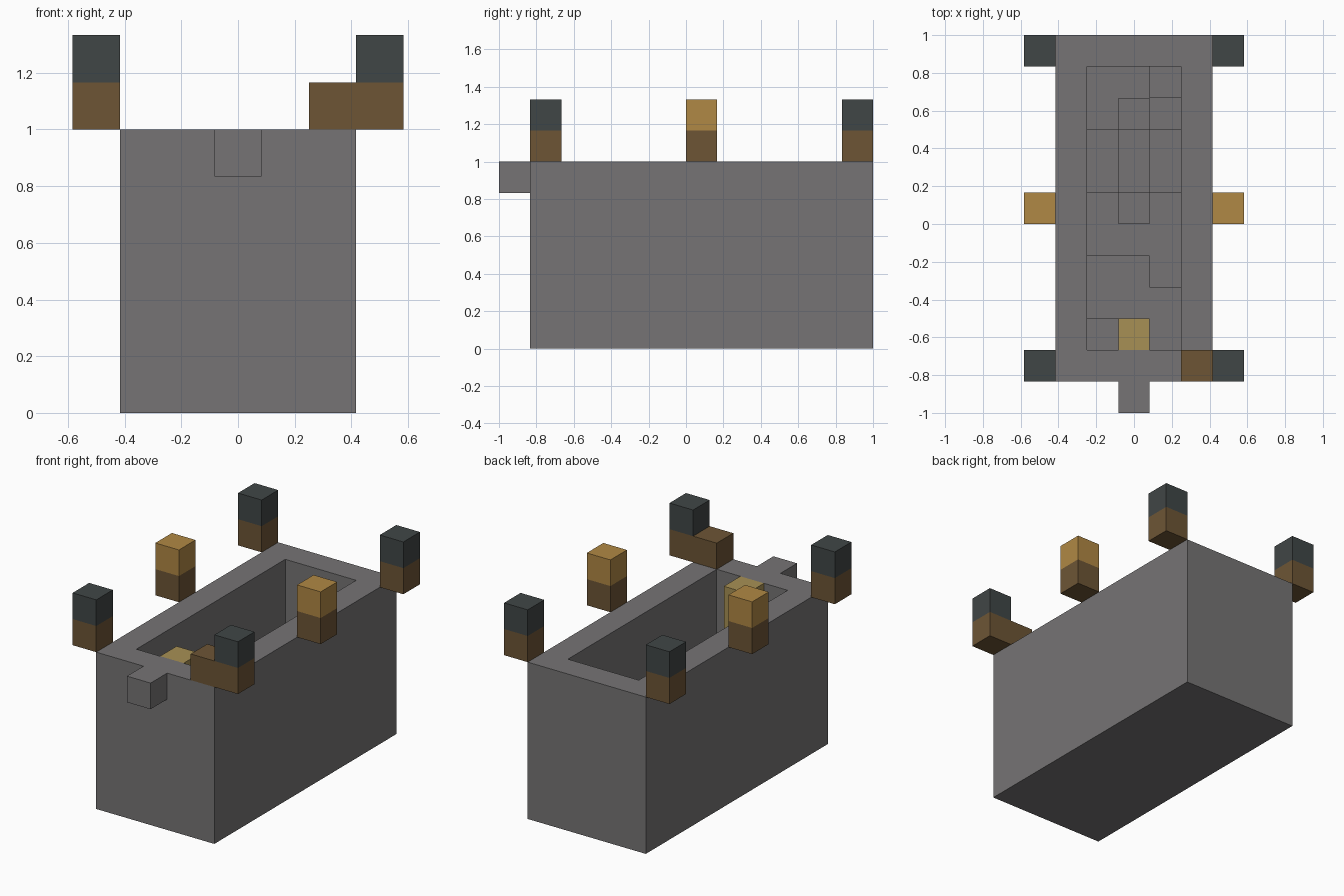
import bpy
import bmesh
from mathutils import Vector

U = 1 / 6  # one block

cube = bpy.data.objects.get("Cube")
if cube:
    bpy.data.objects.remove(cube, do_unlink=True)


def material(name, rgb):
    m = bpy.data.materials.new(name)
    m.use_nodes = True
    m.diffuse_color = (*rgb, 1)
    bsdf = next(n for n in m.node_tree.nodes if n.type == "BSDF_PRINCIPLED")
    bsdf.inputs["Base Color"].default_value = (*rgb, 1)
    return m


STONE = material("grey stone", (0.18, 0.174, 0.177))
WOOD = material("brown wood", (0.153, 0.091, 0.036))
DARK = material("dark slate", (0.051, 0.061, 0.061))
OCHRE = material("ochre", (0.434, 0.246, 0.058))
YELLOW = material("pale yellow", (0.39, 0.28, 0.09))


def block(name, lo, hi, mat, hollow=0):
    """Box between two corners in block units; hollow sinks a pit into its top."""
    lo, hi = Vector(lo) * U, Vector(hi) * U
    bm = bmesh.new()
    bmesh.ops.create_cube(bm, size=1)
    for v in bm.verts:
        v.co = (lo + hi) / 2 + v.co * (hi - lo)
    if hollow:
        bm.normal_update()
        top = [f for f in bm.faces if f.normal.z > 0.9]
        bmesh.ops.inset_individual(bm, faces=top, thickness=U, use_even_offset=True)
        pit = bmesh.ops.extrude_discrete_faces(bm, faces=top)["faces"]
        bmesh.ops.translate(bm, verts=pit[0].verts, vec=(0, 0, -hollow * U))
        bmesh.ops.recalc_face_normals(bm, faces=bm.faces)
    mesh = bpy.data.meshes.new(name)
    bm.to_mesh(mesh)
    bm.free()
    mesh.materials.append(mat)
    obj = bpy.data.objects.new(name, mesh)
    bpy.context.collection.objects.link(obj)
    return obj


# Hollow stone body and the lip at its front
block("body", (-2.5, -5, 0), (2.5, 6, 6), STONE, hollow=5)
block("front_lip", (-0.5, -6, 5), (0.5, -5, 6), STONE)

# Stepped floor inside: x range, y range, top height
steps = {
    "front_step": (-1.5, 1.5, -4, -2, 2),
    "front_step_side": (-1.5, 0.5, -2, -1, 2),
    "front_corner_step": (-1.5, -0.5, -4, -3, 3),
    "middle_step": (-1.5, 1.5, 1, 3, 2),
    "back_step": (-1.5, 1.5, 3, 5, 3),
    "ridge_low": (-0.5, 0.5, 0, 1, 2),
    "ridge_middle": (-0.5, 0.5, 1, 3, 3),
    "ridge_high": (-0.5, 0.5, 3, 4, 4),
    "back_corner_step": (0.5, 1.5, 4, 5, 4),
}
for name, (x0, x1, y0, y1, top) in steps.items():
    block(name, (x0, y0, 1), (x1, y1, top), STONE)

# Yellow column inside the front wall
block("yellow_column", (-0.5, -4, 1), (0.5, -3, 6), YELLOW)

# Posts along both sides, with ochre caps in the middle
for side, x in (("left", 2.5), ("right", -3.5)):
    for place, y, cap in (("front", -5, DARK), ("middle", 0, OCHRE), ("back", 5, DARK)):
        block(f"{place}_{side}_post", (x, y, 6), (x + 1, y + 1, 7), WOOD)
        block(f"{place}_{side}_cap", (x, y, 7), (x + 1, y + 1, 8), cap)

# Arm reaching inward from the front left post
block("front_arm", (1.5, -5, 6), (2.5, -4, 7), WOOD)
